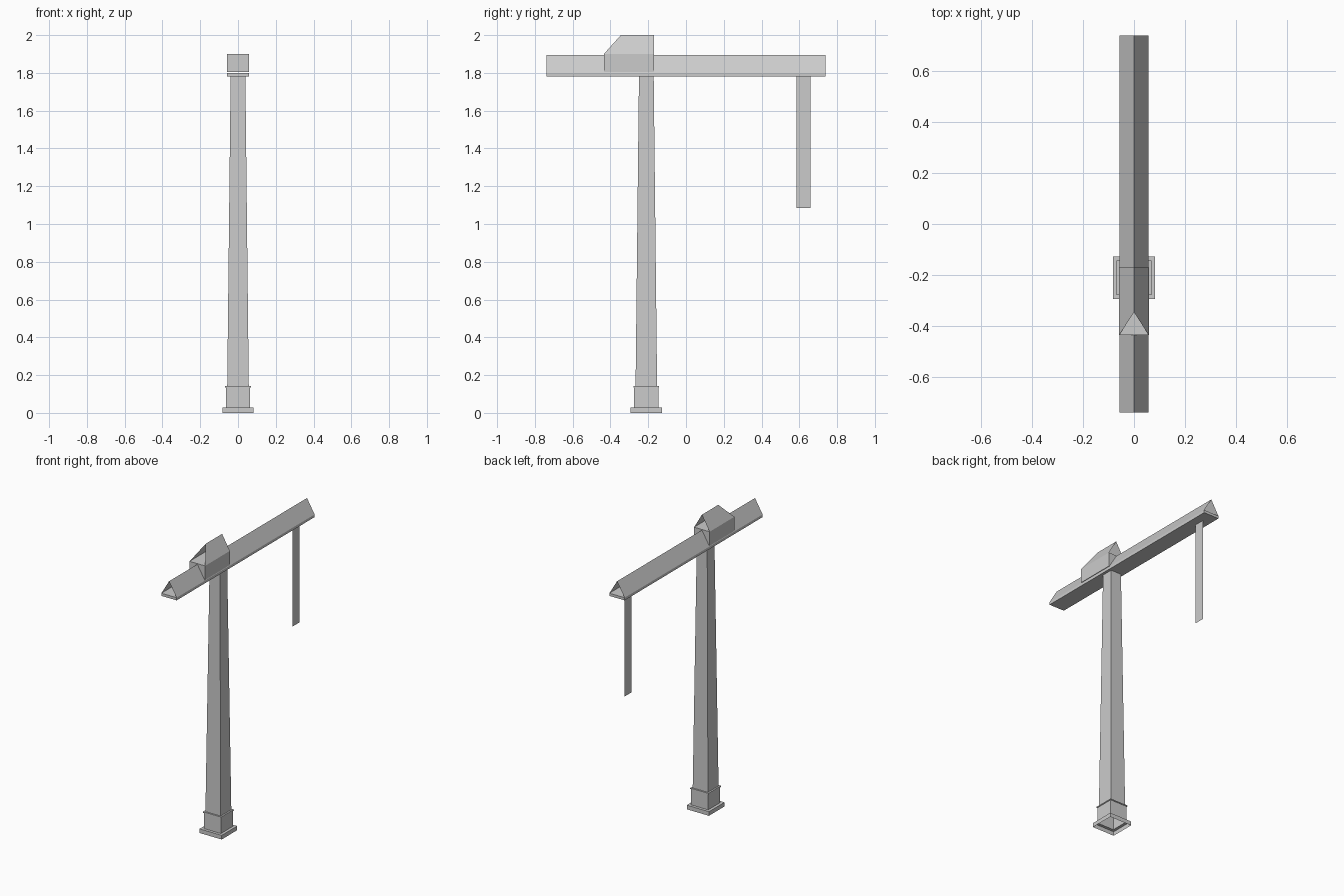
import bpy

old = bpy.data.objects.get("Cube")
if old:
    bpy.data.objects.remove(old, do_unlink=True)

GREY = (0.6, 0.6, 0.6, 1.0)
steel = bpy.data.materials.new("plain_grey")
steel.use_nodes = True
steel.diffuse_color = GREY
steel.node_tree.nodes["Principled BSDF"].inputs["Base Color"].default_value = GREY

MAST_Y = -0.21
JIB_HALF = 0.057
JIB_END = 0.738
JIB_BOTTOM, DECK, JIB_TOP = 1.782, 1.8, 1.896
CAB_FRONT, CAB_BACK, RIDGE_FRONT = -0.435, -0.17, -0.345
CAB_EAVE, CAB_RIDGE = 1.9, 2.0


def add_mesh(name, verts, faces):
    mesh = bpy.data.meshes.new(name)
    mesh.from_pydata(verts, [], faces)
    mesh.materials.append(steel)
    obj = bpy.data.objects.new(name, mesh)
    bpy.context.collection.objects.link(obj)
    return obj


def square_loft(name, profile):
    """Open square shell through (half width, height) rings."""
    verts = [(sx * h, MAST_Y + sy * h, z) for h, z in profile
             for sx, sy in ((-1, -1), (1, -1), (1, 1), (-1, 1))]
    faces = [(4 * r + i, 4 * r + (i + 1) % 4, 4 * r + 4 + (i + 1) % 4, 4 * r + 4 + i)
             for r in range(len(profile) - 1) for i in range(4)]
    return add_mesh(name, verts, faces)


def box(name, half, y0, y1, z0, z1):
    verts = [(x, y, z) for z in (z0, z1)
             for x, y in ((-half, y0), (half, y0), (half, y1), (-half, y1))]
    faces = [(3, 2, 1, 0), (4, 5, 6, 7)]
    faces += [(i, (i + 1) % 4, (i + 1) % 4 + 4, i + 4) for i in range(4)]
    return add_mesh(name, verts, faces)


def tent(name, half, y0, y1, ridge_y0, ridge_y1, z0, z1):
    """Two sloping sheets meeting at a ridge, open at both ends."""
    verts = [(-half, y0, z0), (half, y0, z0), (half, y1, z0), (-half, y1, z0),
             (0, ridge_y0, z1), (0, ridge_y1, z1)]
    return add_mesh(name, verts, [(1, 2, 5, 4), (3, 0, 4, 5)])


# Stepped footing and tapering mast
square_loft("footing", [(0.083, 0), (0.083, 0.028), (0.064, 0.028), (0.064, 0.135),
                        (0.068, 0.135), (0.068, 0.142), (0.057, 0.142)])
square_loft("mast", [(0.057, 0.142), (0.039, JIB_BOTTOM)])

# Long triangular jib on a thin deck
box("jib_deck", JIB_HALF, -JIB_END, JIB_END, JIB_BOTTOM, DECK)
tent("jib_sides", JIB_HALF, -JIB_END, JIB_END, -JIB_END, JIB_END, DECK, JIB_TOP)

# Machine house with open-ended roof
box("machine_house", JIB_HALF + 0.001, CAB_FRONT, CAB_BACK, DECK + 0.005, CAB_EAVE)
tent("house_roof", JIB_HALF + 0.001, CAB_FRONT, CAB_BACK, RIDGE_FRONT, CAB_BACK,
     CAB_EAVE, CAB_RIDGE)

# Flat hanging cable sheet
add_mesh("hoist_cable", [(0, 0.585, 1.085), (0, 0.658, 1.085),
                         (0, 0.658, JIB_BOTTOM), (0, 0.585, JIB_BOTTOM)], [(0, 1, 2, 3)])
